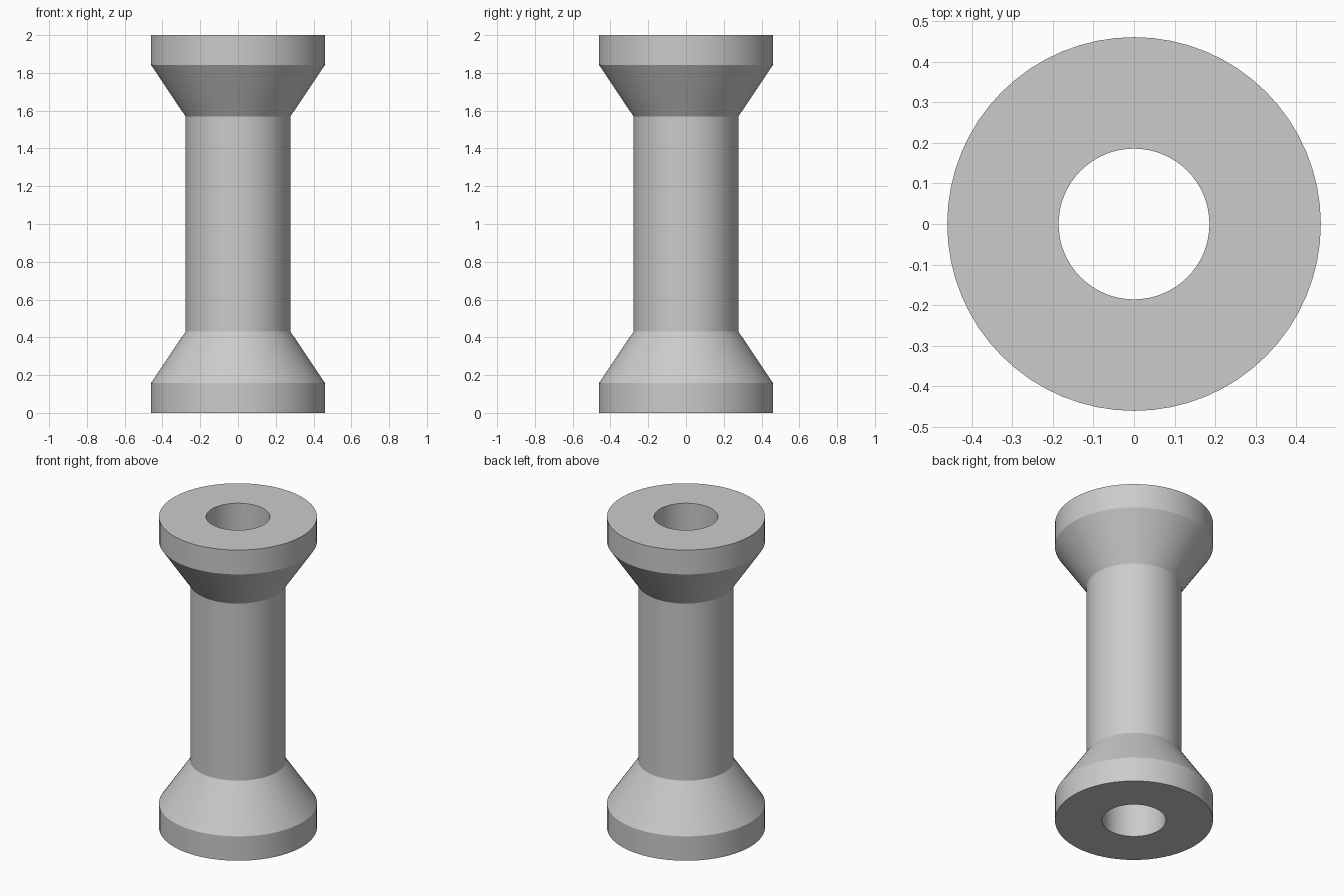
import bpy
import bmesh
import math
from mathutils import Vector

cube = bpy.data.objects.get("Cube")
if cube:
    bpy.data.objects.remove(cube, do_unlink=True)

HEIGHT = 2.0
SIDES = 64
BORE, NECK, RIM = 0.186, 0.278, 0.461

# Single grey material
grey = bpy.data.materials.new("plain grey")
grey.use_nodes = True
colour = (0.6, 0.6, 0.6, 1.0)
grey.diffuse_color = colour
grey.node_tree.nodes["Principled BSDF"].inputs["Base Color"].default_value = colour

# Cross-section: lower flange and flare, mirrored for the upper end
lower = [(BORE, 0.0), (RIM, 0.0), (RIM, 0.157), (NECK, 0.43)]
upper = [(r, HEIGHT - z) for r, z in reversed(lower)]

# Hollow spool turned around the z axis
bm = bmesh.new()
verts = [bm.verts.new((r, 0, z)) for r, z in lower + upper]
edges = [bm.edges.new((a, b)) for a, b in zip(verts, verts[1:] + verts[:1])]
bmesh.ops.spin(bm, geom=verts + edges, cent=Vector(), axis=Vector((0, 0, 1)),
               angle=math.tau, steps=SIDES)
bmesh.ops.remove_doubles(bm, verts=bm.verts, dist=0.0001)
bmesh.ops.recalc_face_normals(bm, faces=bm.faces)

mesh = bpy.data.meshes.new("spool")
bm.to_mesh(mesh)
bm.free()
mesh.materials.append(grey)
spool = bpy.data.objects.new("spool", mesh)
bpy.context.collection.objects.link(spool)

# Smooth round walls with crisp rims
bpy.ops.object.select_all(action="DESELECT")
spool.select_set(True)
bpy.context.view_layer.objects.active = spool
bpy.ops.object.shade_smooth_by_angle(angle=math.radians(25))
